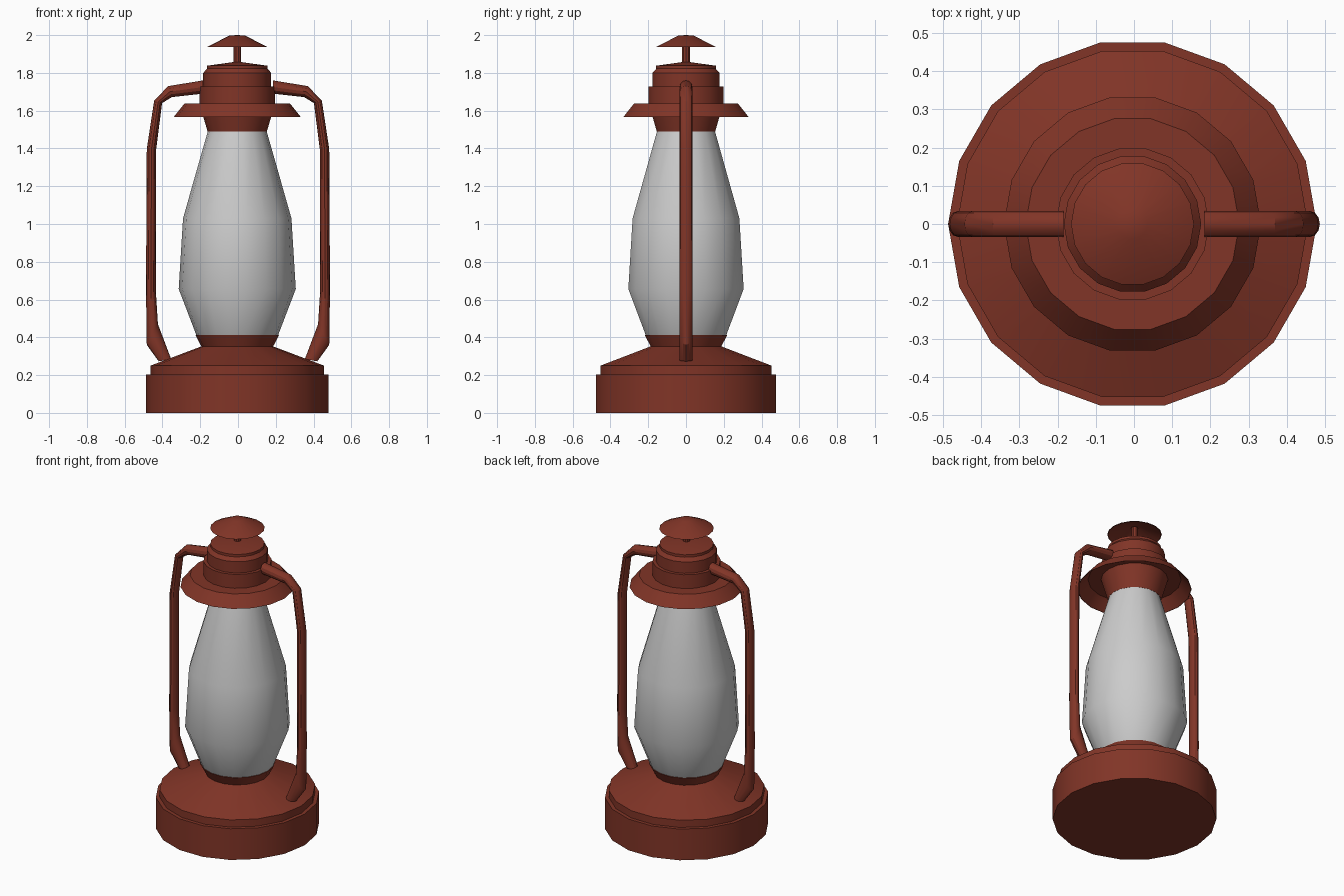
import bpy, bmesh, math

if "Cube" in bpy.data.objects:
    bpy.data.objects.remove(bpy.data.objects["Cube"])

SIDES = 18
CX = -0.004

red = bpy.data.materials.new("dark_red_paint")
red.diffuse_color = (0.22, 0.035, 0.02, 1)
red.use_nodes = True
red.node_tree.nodes["Principled BSDF"].inputs["Base Color"].default_value = red.diffuse_color


def finish(name, bm, mat):
    bmesh.ops.remove_doubles(bm, verts=bm.verts, dist=1e-5)
    bmesh.ops.recalc_face_normals(bm, faces=bm.faces)
    mesh = bpy.data.meshes.new(name)
    bm.to_mesh(mesh)
    bm.free()
    ob = bpy.data.objects.new(name, mesh)
    bpy.context.collection.objects.link(ob)
    if mat:
        mesh.materials.append(mat)
    bpy.ops.object.select_all(action='DESELECT')
    bpy.context.view_layer.objects.active = ob
    ob.select_set(True)
    bpy.ops.object.shade_smooth_by_angle(angle=math.radians(30))
    return ob


def lathe(name, profile, mat=None, sides=SIDES):
    """Turn a (radius, z) profile around the upright axis."""
    bm = bmesh.new()
    verts = [bm.verts.new((r, 0, z)) for r, z in profile]
    edges = [bm.edges.new(p) for p in zip(verts, verts[1:])]
    bmesh.ops.spin(bm, geom=verts + edges, cent=(0, 0, 0), axis=(0, 0, 1),
                   angle=2 * math.pi, steps=sides, use_duplicate=False)
    ob = finish(name, bm, mat)
    ob.location.x = CX
    return ob


# fuel tank base with the flared burner collar
lathe("tank_base", [(0, 0), (0.483, 0), (0.483, 0.203), (0.46, 0.203), (0.46, 0.25),
                    (0.19, 0.352), (0.222, 0.413), (0.205, 0.413), (0.175, 0.36), (0, 0.36)], red)

# glass chimney
lathe("glass_chimney", [(0.195, 0.37), (0.217, 0.413), (0.31, 0.656),
                        (0.287, 1.03), (0.156, 1.49)])

# hood: lower flare, hollow brim, stepped chimney
lathe("hood", [(0, 1.49), (0.157, 1.49), (0.198, 1.63), (0.275, 1.63), (0.334, 1.566),
               (0.337, 1.566), (0.28, 1.637), (0.201, 1.637), (0.201, 1.727),
               (0.18, 1.727), (0.18, 1.80), (0.16, 1.822), (0.16, 1.838), (0, 1.86)], red)

# cap post and hollow rain cap
lathe("cap_post", [(0.021, 1.85), (0.021, 1.98)], red, 10)
lathe("rain_cap", [(0, 1.99), (0.04, 1.99), (0.157, 1.936), (0.161, 1.937),
                   (0.04, 1.998), (0, 2.0)], red)

# side tubes: inner and outer edge (x, z) of each ring along the bend
rings = [((0.185, 1.69), (0.185, 1.76)), ((0.35, 1.672), (0.37, 1.73)),
         ((0.402, 1.64), (0.444, 1.652)), ((0.433, 1.397), (0.483, 1.397)),
         ((0.435, 0.645), (0.487, 0.65)), ((0.424, 0.47), (0.483, 0.36)),
         ((0.354, 0.285), (0.42, 0.273))]
N = 12
for side, label in ((1, "right"), (-1, "left")):
    bm = bmesh.new()
    loops = []
    for (xi, zi), (xo, zo) in rings:
        loop = []
        for k in range(N):
            a = 2 * math.pi * k / N
            t = 0.5 + 0.5 * math.cos(a)
            loop.append(bm.verts.new((side * (xi + (xo - xi) * t),
                                      0.034 * math.sin(a), zi + (zo - zi) * t)))
        loops.append(loop)
    for a, b in zip(loops, loops[1:]):
        for k in range(N):
            j = (k + 1) % N
            bm.faces.new((a[k], a[j], b[j], b[k]))
    bm.faces.new(loops[0])
    bm.faces.new(loops[-1])
    finish(label + "_side_tube", bm, red)
